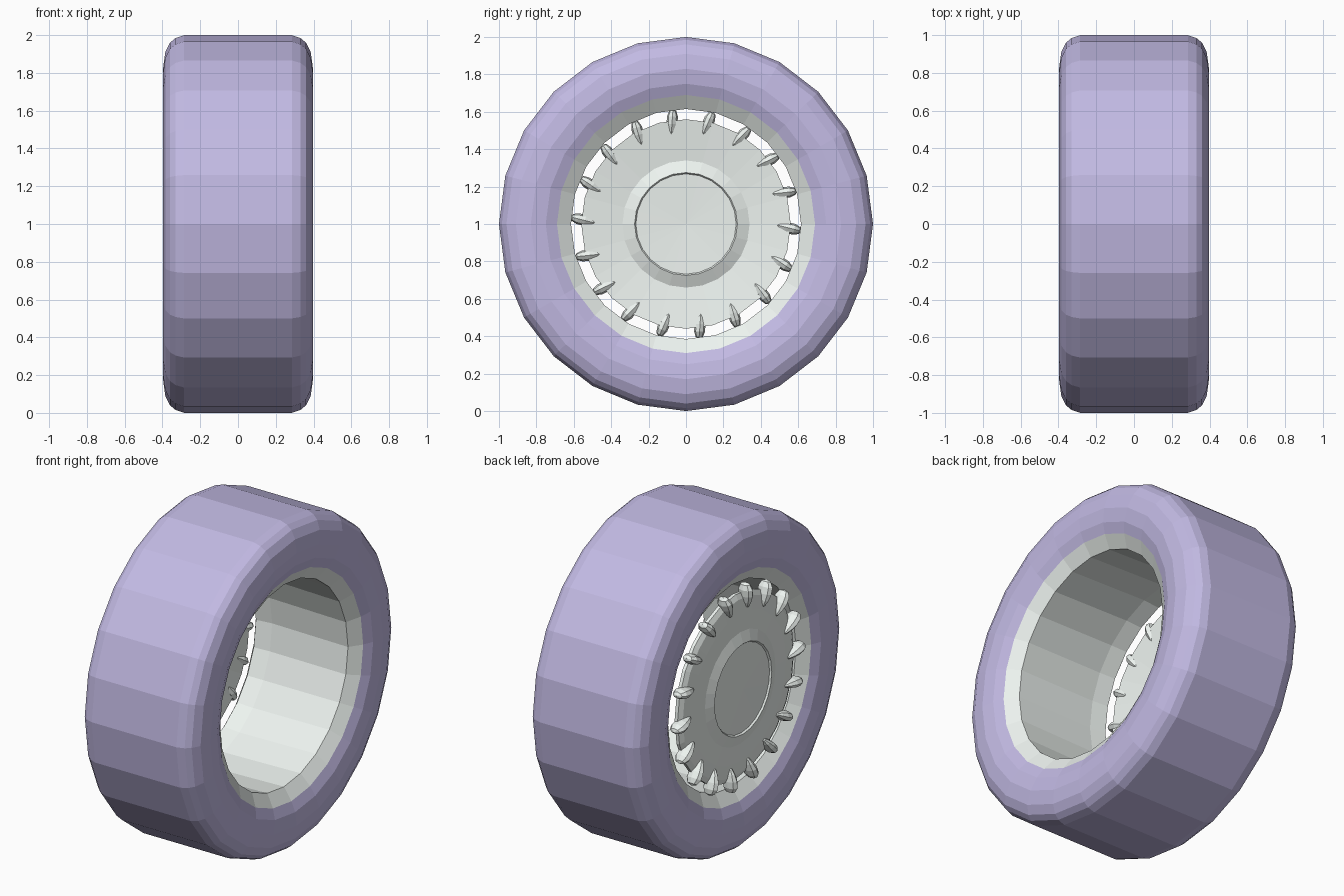
import bpy, bmesh, math
from mathutils import Matrix, Vector

if "Cube" in bpy.data.objects:
    bpy.data.objects.remove(bpy.data.objects["Cube"])

SEG = 24            # sides around the axle
CENTRE = Vector((0, 0, 1))


def material(name, rgb):
    m = bpy.data.materials.new(name)
    m.diffuse_color = (*rgb, 1)
    m.use_nodes = True
    m.node_tree.nodes["Principled BSDF"].inputs["Base Color"].default_value = m.diffuse_color
    return m


def finish(bm, name, mat):
    bmesh.ops.recalc_face_normals(bm, faces=bm.faces)
    me = bpy.data.meshes.new(name)
    bm.to_mesh(me)
    bm.free()
    ob = bpy.data.objects.new(name, me)
    ob.location = CENTRE
    bpy.context.collection.objects.link(ob)
    me.materials.append(mat)
    return ob


def revolve(name, profile, mat, closed=True):
    """Turn (x, radius) points around the x axis."""
    bm = bmesh.new()
    verts = [bm.verts.new((x, 0, r)) for x, r in profile]
    edges = [bm.edges.new(p) for p in zip(verts, verts[1:])]
    if closed:
        edges.append(bm.edges.new((verts[-1], verts[0])))
    bmesh.ops.spin(bm, geom=verts + edges, cent=(0, 0, 0), axis=(1, 0, 0),
                   angle=math.tau, steps=SEG, use_duplicate=False)
    bmesh.ops.remove_doubles(bm, verts=bm.verts, dist=1e-4)
    return finish(bm, name, mat)


rubber = material("lavender_rubber", (0.54, 0.49, 0.77))
metal = material("pale_metal", (0.85, 0.9, 0.87))

# Tyre: rounded shoulders mirrored from one half
half = [(0.36, 0.69), (0.385, 0.75), (0.396, 0.83), (0.385, 0.91),
        (0.36, 0.96), (0.33, 0.985), (0.285, 1.0)]
tyre = half + [(-x, r) for x, r in reversed(half)]
revolve("tyre", tyre + [(-0.31, 0.645), (0.31, 0.645)], rubber)

# Rim barrel with a flared lip on both ends
revolve("rim_barrel", [(0.36, 0.69), (0.31, 0.615), (-0.21, 0.628), (-0.31, 0.615),
                       (-0.36, 0.69), (-0.345, 0.70), (-0.30, 0.64), (0.30, 0.64),
                       (0.345, 0.70)], metal)

# Dished wheel disc with a raised hub on each side
revolve("wheel_disc", [(-0.385, 0), (-0.375, 0.268), (-0.385, 0.275), (-0.365, 0.34),
                       (-0.36, 0.45), (-0.35, 0.53), (-0.335, 0.56), (-0.315, 0.56),
                       (-0.33, 0.45), (-0.345, 0.34), (-0.315, 0.275), (-0.325, 0.268),
                       (-0.335, 0)], metal, closed=False)

# Teardrop tabs bridging disc and rim, slightly twisted
bm = bmesh.new()
for i in range(18):
    made = bmesh.ops.create_uvsphere(bm, u_segments=8, v_segments=6, radius=1)["verts"]
    for v in made:
        taper = 0.85 + 0.3 * v.co.z
        v.co = Vector((v.co.x * 0.055 * taper, v.co.y * 0.034 * taper, v.co.z * 0.08))
    spin = Matrix.Rotation(math.radians(8 + 20 * i), 4, 'X')
    place = Matrix.Translation((-0.35, 0, 0.54))
    twist = Matrix.Rotation(math.radians(-12), 4, 'X')
    bmesh.ops.transform(bm, matrix=spin @ place @ twist, verts=made)
finish(bm, "rim_tabs", metal)
